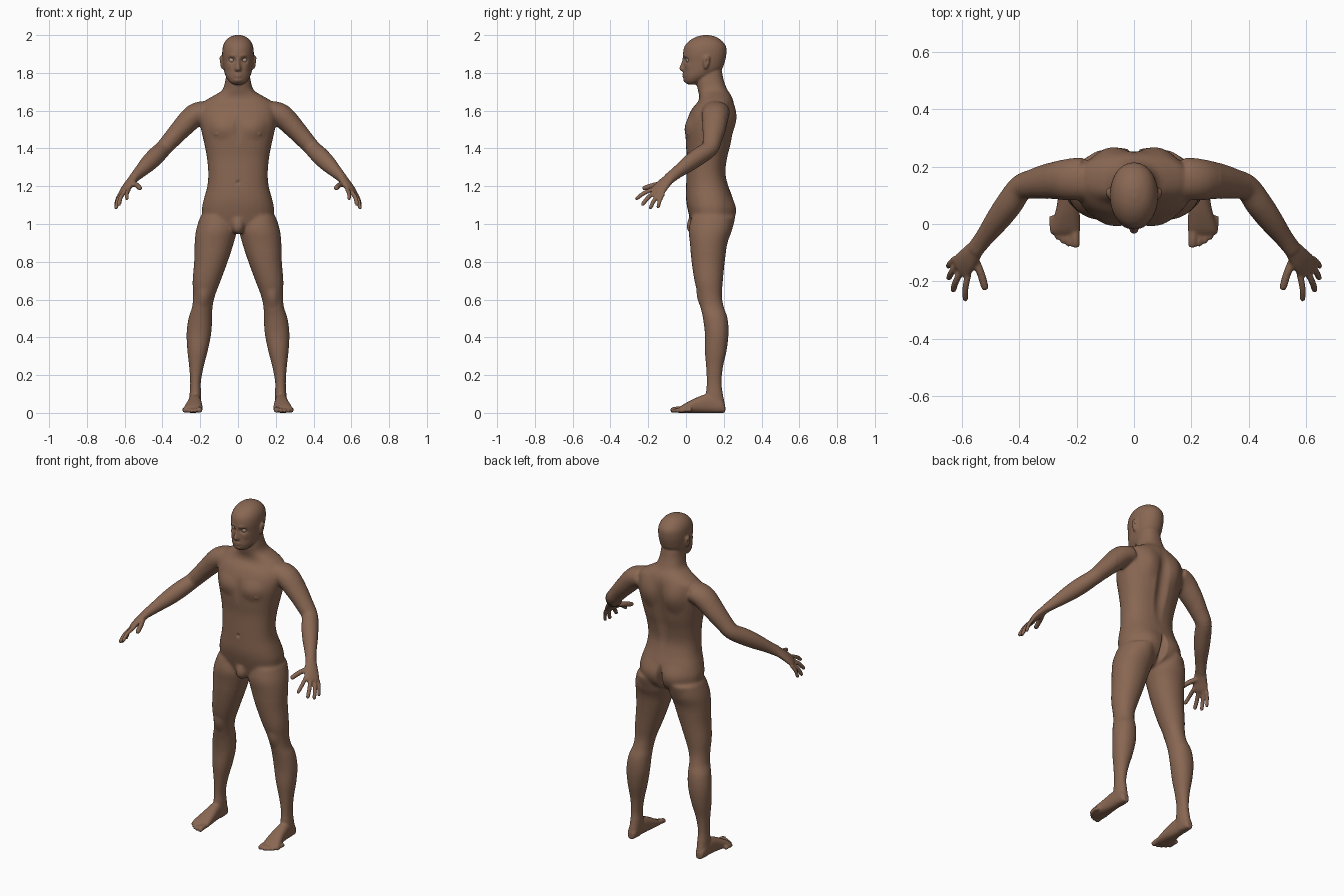
import bpy, bmesh, math
from mathutils import Vector


def spline(rows, k=4):
    """Catmull-Rom through rows of numbers."""
    out = []
    for i in range(len(rows) - 1):
        a, b, c, d = rows[max(i - 1, 0)], rows[i], rows[i + 1], rows[min(i + 2, len(rows) - 1)]
        for j in range(k):
            t = j / k
            out.append([0.5 * (2 * q + (r - p) * t + (2 * p - 5 * q + 4 * r - s) * t * t
                               + (3 * q - p - 3 * r + s) * t ** 3) for p, q, r, s in zip(a, b, c, d)])
    return out + [list(rows[-1])]


def skin(bm, frames, p=2.0, n=28):
    """Closed loft through (centre, U, V) super-ellipse rings."""
    f = lambda q: math.copysign(abs(q) ** (2 / p), q)
    rings = []
    for c, U, V in frames:
        ang = [2 * math.pi * i / n for i in range(n)]
        rings.append([bm.verts.new(c + U * f(math.cos(a)) + V * f(math.sin(a))) for a in ang])
    for r, s in zip(rings, rings[1:]):
        for i in range(n):
            bm.faces.new((r[i], r[(i + 1) % n], s[(i + 1) % n], s[i]))
    bm.faces.new(rings[0][::-1])
    bm.faces.new(rings[-1])


def slab(bm, rows, p=2.0):
    """Horizontal sections (z, x0, x1, y0, y1)."""
    skin(bm, [(Vector(((a + b) / 2, (c + d) / 2, z)), Vector(((b - a) / 2, 0, 0)),
               Vector((0, (d - c) / 2, 0))) for z, a, b, c, d in spline(rows)], p)


def tube(bm, rows, u):
    """Limb along points (x, y, z, ru, rv); ru lies along u."""
    rows = spline(rows)
    P = [Vector(r[:3]) for r in rows]
    frames = []
    for i, r in enumerate(rows):
        t = (P[min(i + 1, len(P) - 1)] - P[max(i - 1, 0)]).normalized()
        U = (Vector(u) - t * t.dot(Vector(u))).normalized()
        frames.append((P[i], U * r[3], t.cross(U) * r[4]))
    skin(bm, frames, n=20)


def digit(bm, base, tip, r, lift, u):
    """Finger or toe with a slight bend."""
    a, b = Vector(base), Vector(tip)
    m = (a + b) / 2 + Vector(lift)
    e = m.lerp(b, 0.82)
    tube(bm, [(*a, r, r), (*m, r * .97, r * .97), (*e, r * .88, r * .88), (*b, r * .4, r * .4)], u)


bm = bmesh.new()

# Arm
tube(bm, [(.17, .16, 1.60, .075, .055), (.23, .155, 1.575, .073, .062), (.29, .15, 1.515, .064, .056),
          (.35, .14, 1.45, .052, .048), (.395, .125, 1.40, .046, .044), (.435, .07, 1.36, .047, .047),
          (.475, .015, 1.32, .042, .044), (.52, -.045, 1.275, .033, .033),
          (.555, -.09, 1.24, .032, .025)], (0, 1, 0))
# Hand
across = (.05, .057, -.025)
tube(bm, [(.55, -.084, 1.245, .031, .024), (.578, -.12, 1.21, .04, .021), (.6, -.147, 1.178, .045, .017),
          (.61, -.158, 1.165, .04, .011)], across)
for base, tip, r in [((.577, -.172, 1.185), (.588, -.268, 1.13), .0115),
                     ((.598, -.158, 1.174), (.632, -.235, 1.098), .012),
                     ((.614, -.140, 1.164), (.647, -.192, 1.078), .0115),
                     ((.624, -.120, 1.160), (.648, -.150, 1.082), .0105)]:
    digit(bm, base, tip, r, (.005, -.002, .006), across)
digit(bm, (.56, -.112, 1.217), (.517, -.23, 1.187), .0145, (-.004, 0, .003), across)

# Leg
slab(bm, [(1.04, .02, .20, .03, .25), (.97, .006, .222, .014, .245), (.9, .022, .23, .02, .22),
          (.8, .055, .232, .03, .205), (.7, .092, .24, .045, .195), (.62, .122, .238, .065, .19),
          (.56, .135, .243, .077, .2), (.5, .137, .262, .09, .22), (.42, .142, .272, .1, .225),
          (.33, .16, .268, .1, .215), (.24, .183, .258, .107, .195), (.16, .197, .253, .11, .188),
          (.1, .195, .256, .105, .195), (.04, .197, .258, .1, .206), (.005, .205, .25, .12, .198)], 2.1)
# Foot
skin(bm, [(Vector(((a + b) / 2, y, h / 2)), Vector(((b - a) / 2, 0, 0)), Vector((0, 0, h / 2)))
          for y, a, b, h in spline([(.208, .212, .246, .04), (.185, .2, .257, .075), (.12, .197, .262, .1),
                                    (.06, .191, .27, .083), (0, .187, .285, .053), (-.03, .189, .288, .034),
                                    (-.042, .2, .27, .02)])], 2.4)
for i, (x, y) in enumerate([(.203, -.082), (.227, -.078), (.247, -.068), (.266, -.054), (.282, -.036)]):
    r = .0155 if i == 0 else .0115
    digit(bm, (x + .003, y + .065, r + .004), (x, y, r * .8), r, (0, 0, .003), (1, 0, 0))

# Ear
rows = [(1.822, .076, .088, .098, .112), (1.835, .074, .092, .093, .117), (1.86, .074, .097, .089, .125),
        (1.88, .076, .098, .093, .126), (1.89, .08, .094, .102, .118)]
slab(bm, rows)

# Mirror limbs and ears to the other side
d = bmesh.ops.duplicate(bm, geom=bm.verts[:] + bm.edges[:] + bm.faces[:])["geom"]
for v in d:
    if isinstance(v, bmesh.types.BMVert):
        v.co.x *= -1
bmesh.ops.reverse_faces(bm, faces=[f for f in d if isinstance(f, bmesh.types.BMFace)])

# Torso and neck
sym = lambda rows: [(z, -w, w, a, b) for z, w, a, b in rows]
slab(bm, sym([(.965, .06, .05, .17), (1.0, .17, .03, .235), (1.07, .192, .01, .258), (1.13, .182, 0, .25),
              (1.2, .163, 0, .225), (1.27, .158, .002, .21), (1.35, .165, .004, .22), (1.42, .178, -.001, .238),
              (1.5, .196, -.004, .252), (1.56, .205, .008, .258), (1.61, .2, .032, .258),
              (1.65, .178, .065, .252), (1.68, .128, .07, .24), (1.71, .083, .062, .22),
              (1.76, .067, .055, .2), (1.81, .06, .06, .19)]), 2.3)
# Groin
slab(bm, sym([(.945, .012, .03, .06), (.96, .028, .01, .08), (.99, .035, .002, .08), (1.03, .03, .012, .08)]))
# Head
slab(bm, sym([(1.738, .022, .012, .05), (1.75, .042, -.004, .075), (1.77, .058, -.011, .115),
              (1.79, .068, -.013, .15), (1.82, .076, -.012, .19), (1.86, .081, -.012, .206),
              (1.90, .084, -.016, .214), (1.94, .08, -.008, .212), (1.97, .066, .018, .19),
              (1.99, .043, .052, .16), (2.0, .014, .09, .125)]), 2.1)
# Nose
slab(bm, sym([(1.885, .008, -.017, .02), (1.855, .01, -.024, .02), (1.83, .015, -.035, .02),
              (1.817, .019, -.034, .02), (1.808, .013, -.022, .02)]))

bmesh.ops.recalc_face_normals(bm, faces=bm.faces)
mesh = bpy.data.meshes.new("body")
bm.to_mesh(mesh)
bm.free()
body = bpy.data.objects.new("body", mesh)
bpy.context.collection.objects.link(body)
bpy.context.view_layer.objects.active = body
body.select_set(True)

# Fuse everything into one skin
rm = body.modifiers.new("fuse", "REMESH")
rm.mode = "VOXEL"
rm.voxel_size = .006
bpy.ops.object.modifier_apply(modifier=rm.name)

# Soften joints, then sculpt anatomy: (centre, reach, push), mirrored in x
bm = bmesh.new()
bm.from_mesh(body.data)
axes = dict(use_axis_x=True, use_axis_y=True, use_axis_z=True)
bmesh.ops.smooth_vert(bm, verts=bm.verts[:], factor=.5, **axes)
joints = [v for v in bm.verts if abs(v.co.x) < .3 and .86 < v.co.z < 1.73]
for _ in range(14):
    bmesh.ops.smooth_vert(bm, verts=joints, factor=.5, **axes)
sculpt = [
    ((0, .25, 1.43), (.05, .09, .27), (0, -.018, 0)),        # spine
    ((.09, .25, 1.56), (.085, .07, .11), (0, .016, 0)),      # shoulder blade
    ((.085, .25, 1.06), (.1, .1, .1), (0, .014, 0)),         # buttock
    ((0, .25, 1.03), (.026, .1, .12), (0, -.035, 0)),        # cleft
    ((.095, 0, 1.51), (.09, .07, .075), (0, -.011, 0)),      # chest
    ((0, 0, 1.5), (.03, .06, .1), (0, .006, 0)),             # breastbone
    ((.115, 0, 1.475), (.012, .06, .012), (0, -.005, 0)),    # nipple
    ((0, 0, 1.22), (.014, .05, .016), (0, .009, 0)),         # navel
    ((.182, .07, .61), (.045, .05, .06), (0, -.008, 0)),     # kneecap
    ((.033, 0, 1.868), (.028, .04, .021), (0, .014, 0)),     # eye socket
    ((.03, -.01, 1.892), (.035, .03, .014), (0, -.004, 0)),  # brow
    ((.05, .01, 1.835), (.03, .04, .03), (0, -.004, 0)),     # cheek
    ((0, -.015, 1.787), (.034, .03, .018), (0, -.009, 0)),   # lips
    ((0, -.02, 1.787), (.027, .03, .006), (0, .006, 0)),     # mouth line
    ((0, -.005, 1.76), (.03, .03, .02), (0, -.006, 0)),      # chin
    ((.1, .11, 1.86), (.014, .012, .02), (-.008, 0, 0)),     # ear hollow
]
for c, r, push in sculpt:
    for side in ((1, -1) if c[0] else (1,)):
        for v in bm.verts:
            dz = (v.co.z - c[2]) / r[2]
            if -1 < dz < 1:
                q = 1 - dz * dz - ((v.co.x - side * c[0]) / r[0]) ** 2 - ((v.co.y - c[1]) / r[1]) ** 2
                if q > 0:
                    v.co += Vector((side * push[0], push[1], push[2])) * q * q
for f in bm.faces:
    f.smooth = True
bm.to_mesh(body.data)
bm.free()


def paint(ob, name, rgb):
    m = bpy.data.materials.get(name) or bpy.data.materials.new(name)
    m.diffuse_color = (*rgb, 1)
    ob.data.materials.append(m)


paint(body, "skin", (.25, .135, .085))

# Eyeballs
for s, name in ((1, "eye_left"), (-1, "eye_right")):
    bpy.ops.mesh.primitive_uv_sphere_add(segments=20, ring_count=12, radius=.015,
                                         location=(s * .033, .0145, 1.868))
    eye = bpy.context.object
    eye.name = name
    bpy.ops.object.shade_smooth()
    paint(eye, "eye", (.4, .3, .24))
